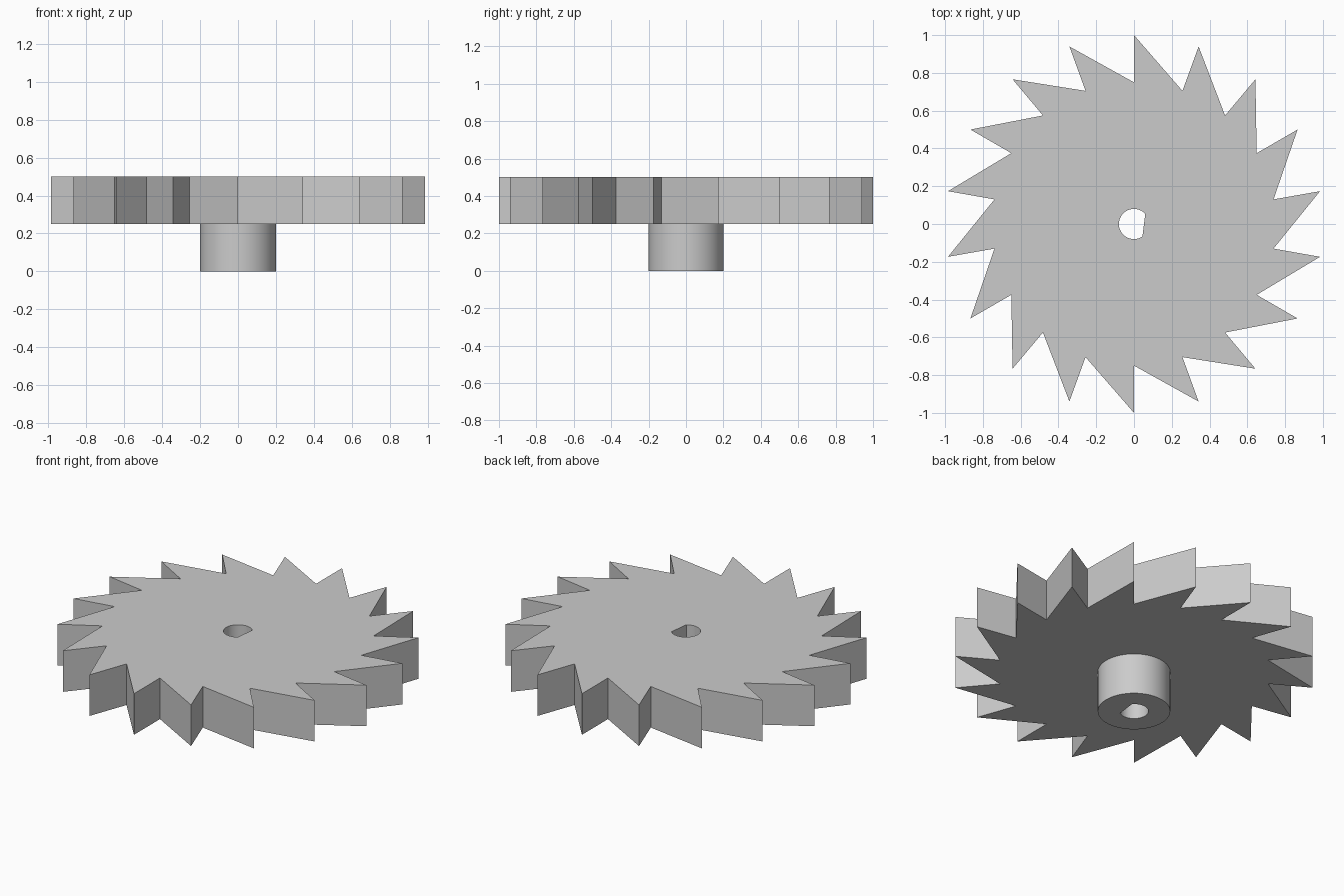
import bpy
import bmesh
from math import sin, cos, radians, tau

cube = bpy.data.objects.get("Cube")
if cube:
    bpy.data.objects.remove(cube, do_unlink=True)

TEETH = 18
TIP, ROOT, HUB, BORE = 1.0, 0.75, 0.2, 0.08
HUB_BASE, WHEEL_BASE, WHEEL_TOP = 0.0, 0.25, 0.5


def polar(r, a):
    return r * cos(a), r * sin(a)


# Saw-tooth outline: each tooth has one radial face and one long sloping face
teeth = []
for i in range(TEETH):
    a = radians(90) - i * tau / TEETH
    teeth += [polar(ROOT, a), polar(TIP, a)]

# Round hub and D-shaped shaft bore with its flat on the +x side
hub = [polar(HUB, i * tau / 64) for i in range(64)]
flat_start, flat_end, steps = radians(42), radians(304), 40
bore = [polar(BORE, flat_start + (flat_end - flat_start) * i / steps)
        for i in range(steps + 1)]

bm = bmesh.new()


def ring(points, z):
    verts = [bm.verts.new((x, y, z)) for x, y in points]
    return verts, [bm.edges.new((v, verts[i - 1])) for i, v in enumerate(verts)]


def wall(lower, upper):
    lo, up = lower[0], upper[0]
    for i in range(len(lo)):
        bm.faces.new((lo[i - 1], lo[i], up[i], up[i - 1]))


def flat_between(outer, inner):
    bmesh.ops.triangle_fill(bm, edges=outer[1] + inner[1], use_beauty=True)


teeth_low, teeth_high = ring(teeth, WHEEL_BASE), ring(teeth, WHEEL_TOP)
hub_low, hub_high = ring(hub, HUB_BASE), ring(hub, WHEEL_BASE)
bore_low, bore_high = ring(bore, HUB_BASE), ring(bore, WHEEL_TOP)

# Flat faces: wheel top, wheel underside, hub end
flat_between(teeth_high, bore_high)
flat_between(teeth_low, hub_high)
flat_between(hub_low, bore_low)

# Upright walls: teeth, hub, bore
wall(teeth_low, teeth_high)
wall(hub_low, hub_high)
wall(bore_low, bore_high)

bmesh.ops.recalc_face_normals(bm, faces=bm.faces[:])
mesh = bpy.data.meshes.new("ratchet_wheel")
bm.to_mesh(mesh)
bm.free()

# Plain grey material
grey = bpy.data.materials.new("plain_grey")
grey.use_nodes = True
colour = (0.6, 0.6, 0.6, 1.0)
grey.diffuse_color = colour
grey.node_tree.nodes["Principled BSDF"].inputs["Base Color"].default_value = colour
mesh.materials.append(grey)

wheel = bpy.data.objects.new("ratchet_wheel", mesh)
bpy.context.collection.objects.link(wheel)
bpy.ops.object.select_all(action="DESELECT")
wheel.select_set(True)
bpy.context.view_layer.objects.active = wheel
bpy.ops.object.shade_smooth_by_angle(angle=radians(30))
